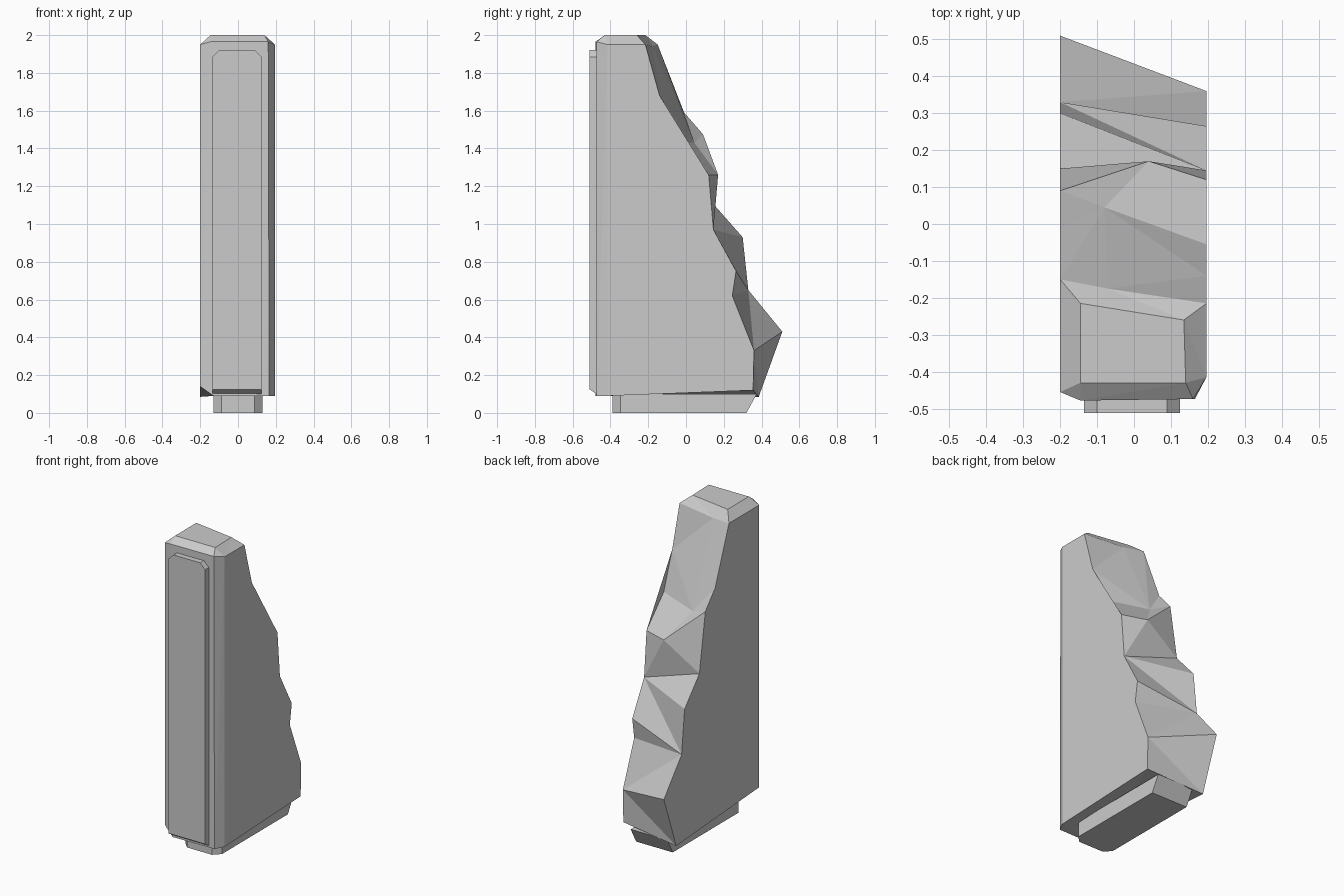
import bpy, bmesh

if "Cube" in bpy.data.objects:
    bpy.data.objects.remove(bpy.data.objects["Cube"])


def finish(name, bm):
    bmesh.ops.recalc_face_normals(bm, faces=bm.faces[:])
    mesh = bpy.data.meshes.new(name)
    bm.to_mesh(mesh)
    bm.free()
    ob = bpy.data.objects.new(name, mesh)
    bpy.context.collection.objects.link(ob)
    return ob


def loft(name, a, b):
    """Solid between two matching outlines."""
    bm = bmesh.new()
    va = [bm.verts.new(p) for p in a]
    vb = [bm.verts.new(p) for p in b]
    n = len(a)
    bm.faces.new(va)
    bm.faces.new(vb[::-1])
    for i in range(n):
        j = (i + 1) % n
        bm.faces.new((va[i], vb[i], vb[j], va[j]))
    return finish(name, bm)


# Broken edge outlines (y, z) of the left and right wall faces, top to bottom
left_edge = [(-.15, 1.95), (-.01, 1.59), (.09, 1.475), (.15, 1.10), (.30, .93),
             (.33, .65), (.51, .43), (.385, .085)]
right_edge = [(-.215, 1.95), (-.14, 1.68), (-.055, 1.44), (.12, 1.26), (.145, .97),
              (.265, .75), (.245, .62), (.36, .33), (.355, .12)]

bm = bmesh.new()
V = {}
for i, (y, z) in enumerate(left_edge):
    V["L%d" % i] = bm.verts.new((-.2, y, z))
for i, (y, z) in enumerate(right_edge):
    V["R%d" % i] = bm.verts.new((.196, y, z))

# Remaining corners: sides, front, top, and points inside the fracture
corners = {
    "LA": (-.2, -.455, 1.95), "LB": (-.2, -.455, .14),
    "RA": (.196, -.415, 1.95), "RB": (.196, -.415, .09),
    "FA": (-.145, -.478, 1.965), "FB": (-.13, -.478, .09),
    "FC": (.165, -.474, .09), "FD": (.16, -.474, 1.965),
    "TA": (-.145, -.43, 2), "TB": (.14, -.43, 2),
    "TC": (.135, -.26, 2), "TD": (-.145, -.215, 2),
    "M": (.04, .17, 1.26), "N": (-.08, .045, 1.43), "P": (-.07, -.175, 1.94),
}
for k, co in corners.items():
    V[k] = bm.verts.new(co)

faces = [
    # flat sides
    "LA L0 L1 L2 L3 L4 L5 L6 L7 LB", "RA R0 R1 R2 R3 R4 R5 R6 R7 R8 RB",
    # front, chamfers and cap
    "FA FB FC FD", "LA LB FB FA", "FD FC RB RA", "TA TB TC TD", "TA TB FD FA",
    "LA FA TA", "LA TA TD L0", "RA FD TB", "RA TB TC R0", "TD TC R0 P L0",
    # upper scoop
    "L0 P N", "L0 N L1", "L1 N L2", "P R0 R1", "P R1 N", "N R1 R2",
    # ledge under the scoop
    "L2 N M", "N R2 M", "R2 R3 M",
    # lower fracture facets
    "L2 M L3", "M R3 R4", "M R4 L3", "L3 R4 L4", "L4 R4 L5", "L5 R4 R5",
    "L5 R5 R6", "L5 R6 R7 L6", "L6 R7 R8 L7",
    # underside
    "LB FB L7", "FB FC RB", "FB RB R8", "FB R8 L7",
]
for f in faces:
    bm.faces.new([V[k] for k in f.split()])
bmesh.ops.triangulate(bm, faces=[f for f in bm.faces if len(f.verts) > 3])
bmesh.ops.dissolve_limit(bm, angle_limit=.01, verts=bm.verts[:], edges=bm.edges[:])
finish("broken_wall", bm)

# Raised front panel with clipped top corners and sloped lower lip
x0, x1, top, c = -.135, .125, 1.92, .035


def panel_outline(y, bottom):
    return [(x0, y, bottom), (x1, y, bottom), (x1, y, top - c), (x1 - c, y, top),
            (x0 + c, y, top), (x0, y, top - c)]


loft("front_panel", panel_outline(-.512, .125), panel_outline(-.465, .095))


# Narrow foot with clipped front corners and slanted back
def foot_outline(z, back):
    w, f, k = .13, -.39, .042
    return [(-w + k, f, z), (w - k, f, z), (w, f + k, z), (w, back, z),
            (-w, back, z), (-w, f + k, z)]


loft("foot", foot_outline(0, .32), foot_outline(.1, .375))
